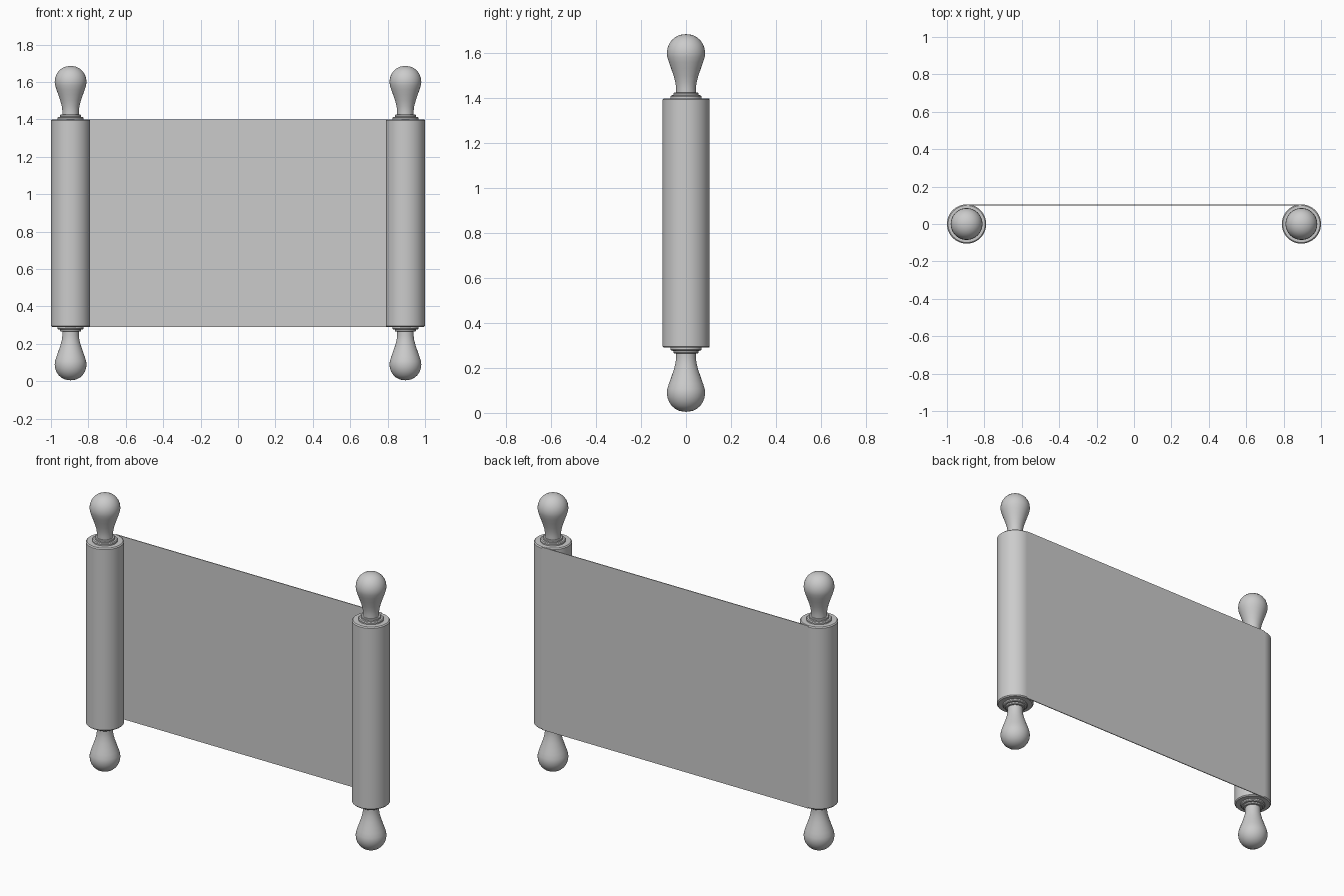
import bpy
import bmesh
from math import radians

if "Cube" in bpy.data.objects:
    bpy.data.objects.remove(bpy.data.objects["Cube"])

ROLL_X, ROLL_R = 0.895, 0.105
Z0, Z1 = 0.29, 1.40
MID = (Z0 + Z1) / 2


def finish(name, bm, angle=35):
    bmesh.ops.remove_doubles(bm, verts=bm.verts, dist=1e-5)
    bmesh.ops.recalc_face_normals(bm, faces=bm.faces)
    mesh = bpy.data.meshes.new(name)
    bm.to_mesh(mesh)
    bm.free()
    obj = bpy.data.objects.new(name, mesh)
    bpy.context.collection.objects.link(obj)
    bpy.ops.object.select_all(action='DESELECT')
    obj.select_set(True)
    bpy.context.view_layer.objects.active = obj
    bpy.ops.object.shade_smooth_by_angle(angle=radians(angle))
    return obj


def lathe(name, profile, x, steps=48):
    """Spin (radius, z) points around a vertical axis at x."""
    bm = bmesh.new()
    verts = [bm.verts.new((x + r, 0, z)) for r, z in profile]
    edges = [bm.edges.new(pair) for pair in zip(verts, verts[1:])]
    bmesh.ops.spin(bm, geom=verts + edges, cent=(x, 0, 0), axis=(0, 0, 1),
                   angle=radians(360), steps=steps)
    return finish(name, bm)


# Upper half of the rod: stepped collar, narrow neck, round knob
upper = [(0.070, 1.395), (0.070, 1.408), (0.066, 1.413), (0.056, 1.414),
         (0.056, 1.422), (0.053, 1.425), (0.044, 1.425), (0.044, 1.445),
         (0.047, 1.470), (0.055, 1.500), (0.066, 1.532), (0.076, 1.560),
         (0.083, 1.583), (0.085, 1.600), (0.083, 1.620), (0.076, 1.640),
         (0.064, 1.658), (0.048, 1.672), (0.029, 1.681), (0.012, 1.6845),
         (0.0, 1.685)]
lower = [(r, 2 * MID - z) for r, z in reversed(upper)]
knob_profile = [(r, max(z, 0.0)) for r, z in lower] + upper

# Wound paper with softened rims
c = 0.006
roll_profile = [(0.0, Z0), (ROLL_R - c, Z0), (ROLL_R, Z0 + c),
                (ROLL_R, Z1 - c), (ROLL_R - c, Z1), (0.0, Z1)]

for side, sign in (("left", -1), ("right", 1)):
    lathe(side + "_rod", knob_profile, sign * ROLL_X)
    lathe(side + "_paper_roll", roll_profile, sign * ROLL_X)

# Open sheet stretched between the backs of the rolls
bm = bmesh.new()
bmesh.ops.create_cube(bm, size=1)
for v in bm.verts:
    v.co.x *= 2 * ROLL_X
    v.co.y = ROLL_R - 0.0025 + v.co.y * 0.005
    v.co.z = MID + v.co.z * (Z1 - Z0)
finish("paper_sheet", bm)
